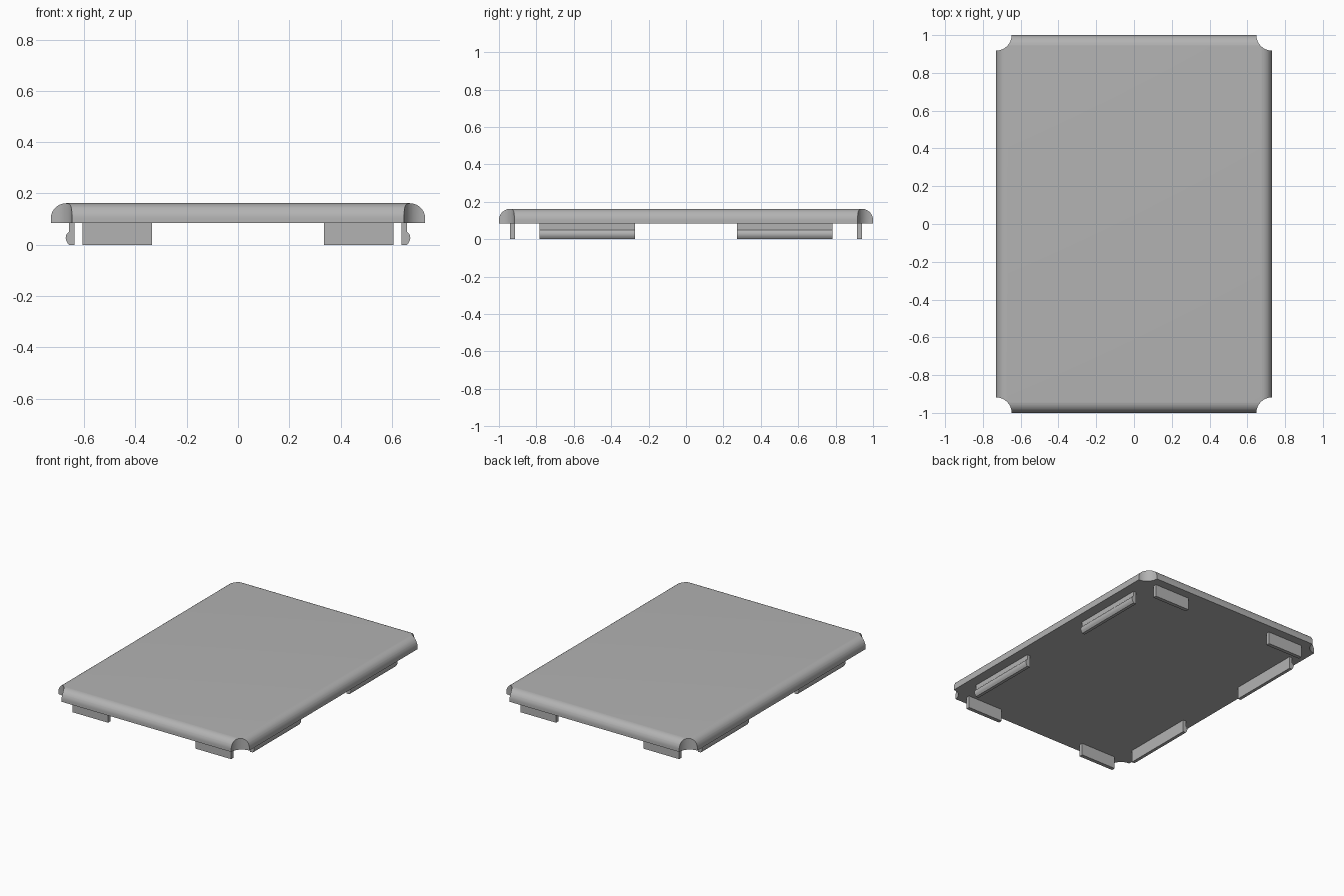
import bpy, bmesh, math
from mathutils import Matrix, Vector

cube = bpy.data.objects.get("Cube")
if cube:
    bpy.data.objects.remove(cube, do_unlink=True)

HALF_X, HALF_Y = 0.73, 1.0
BASE, TOP = 0.084, 0.162
ROUND, NOTCH = 0.06, 0.082

grey = bpy.data.materials.new("light grey")
grey.use_nodes = True
colour = (0.45, 0.45, 0.45, 1)
grey.diffuse_color = colour
grey.node_tree.nodes["Principled BSDF"].inputs["Base Color"].default_value = colour


def finish(bm, name):
    bmesh.ops.recalc_face_normals(bm, faces=bm.faces)
    mesh = bpy.data.meshes.new(name)
    bm.to_mesh(mesh)
    bm.free()
    mesh.materials.append(grey)
    obj = bpy.data.objects.new(name, mesh)
    bpy.context.collection.objects.link(obj)
    return obj


def smooth(obj):
    bpy.ops.object.select_all(action="DESELECT")
    obj.select_set(True)
    bpy.context.view_layer.objects.active = obj
    bpy.ops.object.shade_smooth_by_angle(angle=math.radians(30))


def extrude_profile(points, length, name, matrix):
    """Extrude an (x, z) outline along y, then place it."""
    bm = bmesh.new()
    face = bm.faces.new([bm.verts.new((x, 0, z)) for x, z in points])
    new = bmesh.ops.extrude_face_region(bm, geom=[face])["geom"]
    moved = [v for v in new if isinstance(v, bmesh.types.BMVert)]
    bmesh.ops.translate(bm, verts=moved, vec=(0, length, 0))
    bmesh.ops.transform(bm, matrix=matrix, verts=bm.verts)
    return finish(bm, name)


# Lid slab with rounded upper edges
bm = bmesh.new()
bmesh.ops.create_cube(bm, size=1)
bmesh.ops.scale(bm, vec=(2 * HALF_X, 2 * HALF_Y, TOP - BASE), verts=bm.verts)
bmesh.ops.translate(bm, vec=(0, 0, (TOP + BASE) / 2), verts=bm.verts)
rim = [e for e in bm.edges if all(v.co.z > TOP - 0.01 for v in e.verts)]
bmesh.ops.bevel(bm, geom=rim, offset=ROUND, segments=12, profile=0.5, affect="EDGES")
lid = finish(bm, "lid")

# Round notches cut out of the four corners
bm = bmesh.new()
for sx in (-1, 1):
    for sy in (-1, 1):
        bmesh.ops.create_cone(
            bm, cap_ends=True, segments=64, radius1=NOTCH, radius2=NOTCH, depth=0.4,
            matrix=Matrix.Translation((sx * HALF_X, sy * HALF_Y, TOP)))
cutter = finish(bm, "notch_cutter")
cutter.hide_render = True
cut = lid.modifiers.new("notches", "BOOLEAN")
cut.operation, cut.solver, cut.object = "DIFFERENCE", "EXACT", cutter
bpy.context.view_layer.objects.active = lid
bpy.ops.object.modifier_apply(modifier=cut.name)
bpy.data.objects.remove(cutter, do_unlink=True)
smooth(lid)

# Tab outlines: plain for the ends, with an outer snap bead for the sides
plain = [(0.914, 0), (0.94, 0), (0.94, BASE + 0.01), (0.914, BASE + 0.01)]
bead = [(0.66 + 0.012 * math.sin(t * math.pi / 8) ** 0.6, 0.004 + 0.046 * t / 8)
        for t in range(1, 8)]
snap = [(0.638, 0), (0.66, 0)] + bead + [(0.66, 0.05), (0.66, BASE + 0.01), (0.638, BASE + 0.01)]

for sx, side in ((-1, "right"), (1, "left")):
    for sy, end in ((-1, "front"), (1, "back")):
        mirror = Matrix.Diagonal((sx, sy, 1, 1))
        # Long clip under the side edge
        clip = extrude_profile(snap, 0.51, f"{side}_{end}_side_clip",
                               mirror @ Matrix.Translation((0, 0.272, 0)))
        smooth(clip)
        # Short tab under the end edge
        swap = Matrix(((0, 1, 0, 0.335), (1, 0, 0, 0), (0, 0, 1, 0), (0, 0, 0, 1)))
        extrude_profile(plain, 0.271, f"{side}_{end}_end_tab", mirror @ swap)
